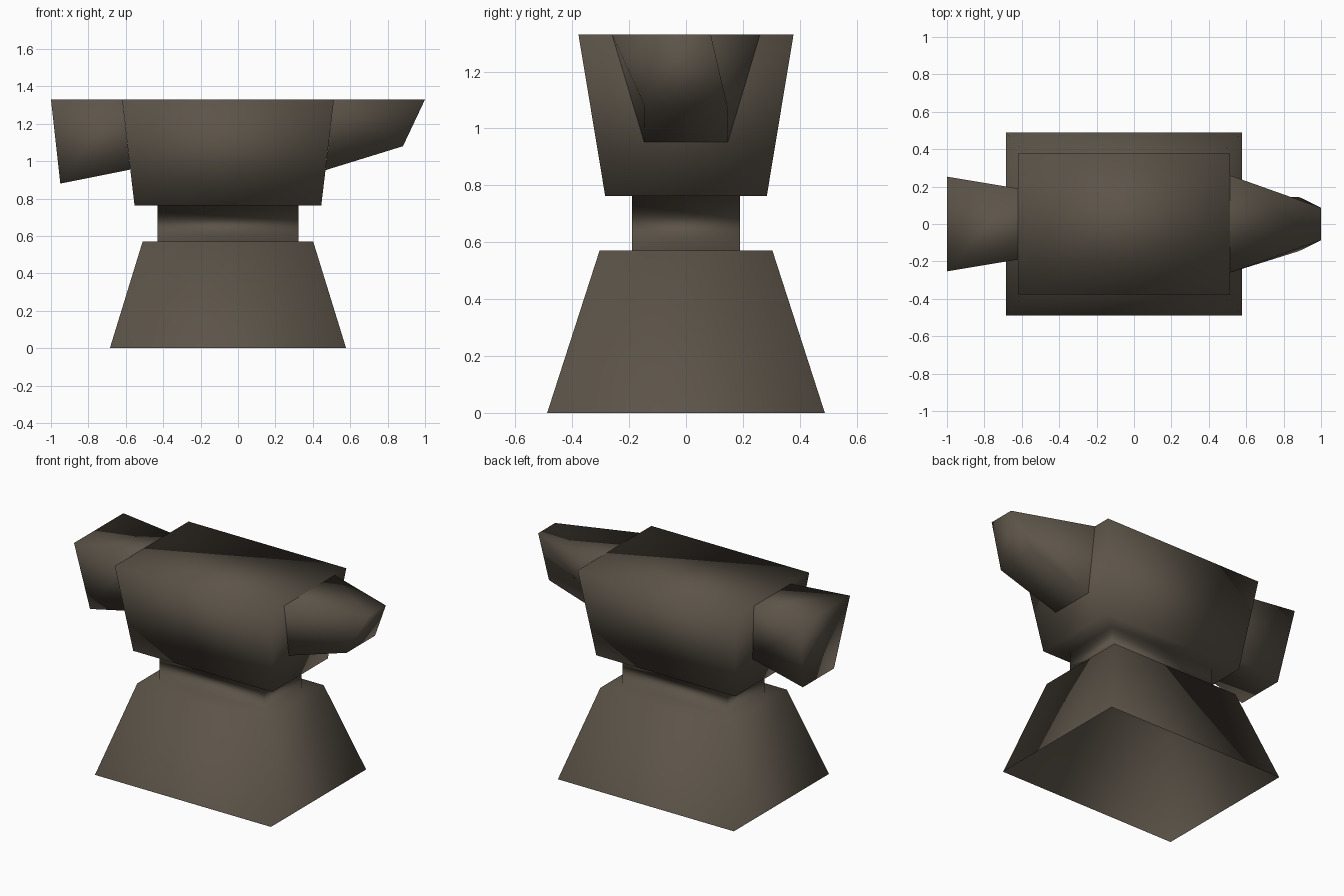
import bpy, bmesh

if "Cube" in bpy.data.objects:
    bpy.data.objects.remove(bpy.data.objects["Cube"])

# One dark iron colour for the whole anvil
iron = bpy.data.materials.new("dark_iron")
iron.diffuse_color = (0.107, 0.088, 0.066, 1.0)
iron.use_nodes = True
iron.node_tree.nodes["Principled BSDF"].inputs["Base Color"].default_value = iron.diffuse_color


def loft(name, sections):
    """Smooth-shaded skin through four-cornered sections; open at the
    first section and capped at the last."""
    bm = bmesh.new()
    rings = [[bm.verts.new(p) for p in s] for s in sections]
    for a, b in zip(rings, rings[1:]):
        for i in range(4):
            j = (i + 1) % 4
            bm.faces.new((a[i], a[j], b[j], b[i]))
    cap = bm.faces.new(rings[-1])
    bmesh.ops.recalc_face_normals(bm, faces=bm.faces[:])
    # make sure the skin faces outwards although one end is open
    cap.normal_update()
    outward = cap.calc_center_median() - rings[0][0].co.lerp(rings[0][2].co, 0.5)
    if cap.normal.dot(outward) < 0:
        bmesh.ops.reverse_faces(bm, faces=bm.faces[:])
    for f in bm.faces:
        f.smooth = True
    me = bpy.data.meshes.new(name)
    bm.to_mesh(me)
    bm.free()
    me.materials.append(iron)
    ob = bpy.data.objects.new(name, me)
    bpy.context.collection.objects.link(ob)
    return ob


def level(x0, x1, y, z):
    """Horizontal rectangle, symmetric in y."""
    return [(x0, -y, z), (x1, -y, z), (x1, y, z), (x0, y, z)]


def cut(x_top, y_top, z_top, x_low, y_low, z_low):
    """Upright trapezoid section, symmetric in y."""
    return [(x_low, -y_low, z_low), (x_low, y_low, z_low),
            (x_top, y_top, z_top), (x_top, -y_top, z_top)]


# Flared hollow foot, narrow waist and wide body in one skin
loft("base_waist_and_body", [
    level(-0.685, 0.578, 0.488, 0.0),
    level(-0.51, 0.402, 0.304, 0.57),
    level(-0.43, 0.323, 0.19, 0.57),
    level(-0.43, 0.323, 0.19, 0.762),
    level(-0.553, 0.445, 0.284, 0.762),
    level(-0.62, 0.513, 0.378, 1.33)])

# Tapering horn on the right, flaring heel on the left
loft("horn", [cut(0.513, 0.26, 1.33, 0.468, 0.147, 0.952),
              cut(1.0, 0.087, 1.33, 0.882, 0.145, 1.08)])
loft("heel", [cut(-0.62, 0.19, 1.33, -0.576, 0.14, 0.955),
              cut(-1.0, 0.253, 1.33, -0.95, 0.16, 0.88)])
